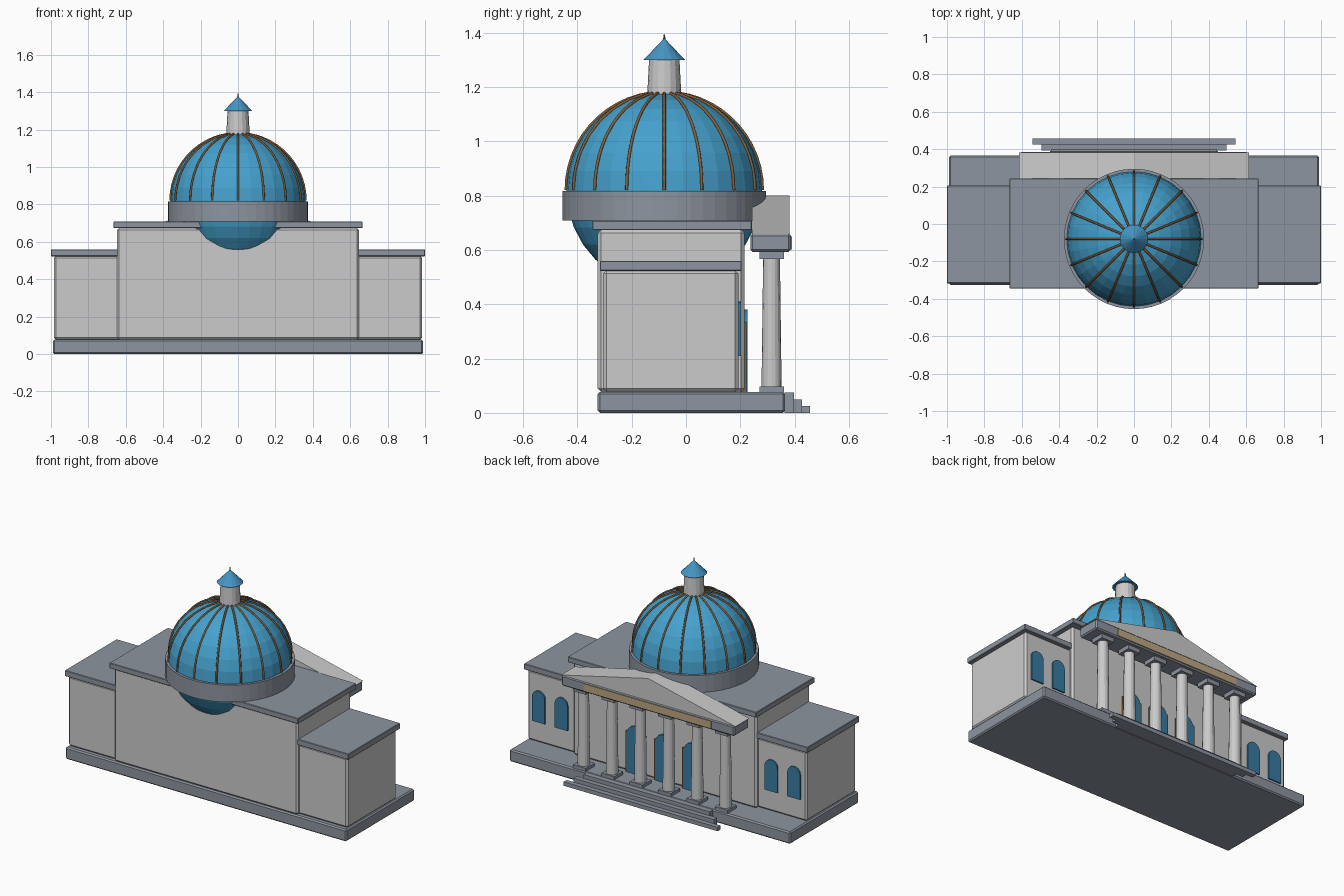
import bpy, bmesh, math
from mathutils import Vector

if "Cube" in bpy.data.objects:
    bpy.data.objects.remove(bpy.data.objects["Cube"])

def mat(name, c):
    m = bpy.data.materials.new(name)
    m.diffuse_color = (*c, 1)
    m.use_nodes = True
    m.node_tree.nodes["Principled BSDF"].inputs["Base Color"].default_value = m.diffuse_color
    return m

SLATE = mat("slate", (0.27, 0.30, 0.35))
BLUE = mat("dome_blue", (0.06, 0.36, 0.62))
GLASS = mat("glass_blue", (0.04, 0.20, 0.36))
ROOF = mat("cap_blue", (0.06, 0.30, 0.55))
BRONZE = mat("bronze", (0.22, 0.11, 0.04))
TAN = mat("tan", (0.50, 0.38, 0.22))
DY = -0.08          # dome axis in y

def finish(ob, name, m=None, bevel=0):
    ob.name = name
    if m:
        ob.data.materials.append(m)
    if bevel:
        b = ob.modifiers.new("bevel", 'BEVEL')
        b.width = bevel
        b.segments = 1
    return ob

def box(name, x0, x1, y0, y1, z0, z1, m=None, bevel=0):
    bpy.ops.mesh.primitive_cube_add(size=1, location=((x0+x1)/2, (y0+y1)/2, (z0+z1)/2))
    ob = bpy.context.object
    for v in ob.data.vertices:
        v.co = (v.co.x*(x1-x0), v.co.y*(y1-y0), v.co.z*(z1-z0))
    return finish(ob, name, m, bevel)

def cone(name, r1, r2, x, y, z0, z1, n, m=None):
    bpy.ops.mesh.primitive_cone_add(vertices=n, radius1=r1, radius2=r2, depth=z1-z0,
                                    location=(x, y, (z0+z1)/2))
    return finish(bpy.context.object, name, m)

def extrude_xz(name, pts, y0, y1, m=None):
    """Extrude an x-z outline along y."""
    bm = bmesh.new()
    f = bm.faces.new([bm.verts.new((x, y0, z)) for x, z in pts])
    r = bmesh.ops.extrude_face_region(bm, geom=[f])
    vs = [g for g in r["geom"] if isinstance(g, bmesh.types.BMVert)]
    bmesh.ops.translate(bm, vec=(0, y1-y0, 0), verts=vs)
    bmesh.ops.recalc_face_normals(bm, faces=bm.faces)
    me = bpy.data.meshes.new(name)
    bm.to_mesh(me)
    bm.free()
    ob = bpy.data.objects.new(name, me)
    bpy.context.collection.objects.link(ob)
    return finish(ob, name, m)

def arch(name, x, w, z0, z1, y0, y1, m):
    r = w/2
    pts = [(x-r, z0), (x+r, z0)]
    pts += [(x+r*math.cos(a*math.pi/10), z1-r+r*math.sin(a*math.pi/10)) for a in range(11)]
    return extrude_xz(name, pts, y0, y1, m)

# Plinth and steps
box("plinth", -0.99, 0.99, -0.325, 0.365, 0, 0.077, SLATE, 0.008)
for i, (hw, z) in enumerate([(0.445, 0.075), (0.495, 0.05), (0.543, 0.025)]):
    box("step", -hw, hw, 0.362+0.032*i, 0.397+0.03*i, 0, z, SLATE)

# Main hall
box("main_hall", -0.647, 0.647, -0.325, 0.215, 0.077, 0.675, None, 0.012)
box("main_cornice", -0.665, 0.665, -0.345, 0.243, 0.673, 0.708, SLATE, 0.003)

# Wings with arched windows
for s in (-1, 1):
    box("wing", *sorted((s*0.62, s*0.985)), -0.305, 0.193, 0.077, 0.525, None, 0.012)
    box("wing_cornice", *sorted((s*0.64, s*1.0)), -0.317, 0.205, 0.523, 0.56, SLATE, 0.003)
    for x in (0.74, 0.90):
        arch("wing_window", s*x, 0.09, 0.21, 0.41, 0.185, 0.202, GLASS)

# Doors with bronze jambs
for x in (-0.2, 0, 0.2):
    arch("door", x, 0.12, 0.077, 0.38, 0.205, 0.226, GLASS)
    for s in (-1, 1):
        box("door_jamb", x+s*0.065-0.006, x+s*0.065+0.006, 0.205, 0.223, 0.077, 0.335, BRONZE)

# Portico columns
for i in range(6):
    x, y, h = -0.5+0.2*i, 0.315, 0.045
    box("column_base", x-h, x+h, y-h, y+h, 0.075, 0.097, SLATE)
    col = cone("column_shaft", 0.037, 0.031, x, y, 0.095, 0.568, 16)
    box("column_capital", x-h, x+h, y-h, y+h, 0.566, 0.595, SLATE)

# Entablature, frieze and pediment
box("entablature", -0.61, 0.61, 0.237, 0.386, 0.593, 0.66, SLATE, 0.008)
box("frieze_panel", -0.45, 0.45, 0.38, 0.39, 0.602, 0.65, TAN)
extrude_xz("pediment", [(-0.615, 0.658), (0.615, 0.658), (0, 0.80)], 0.243, 0.381)

# Drum and dome
cone("drum", 0.375, 0.375, 0, DY, 0.708, 0.817, 48, SLATE)
R, Z0 = 0.36, 0.82
bpy.ops.mesh.primitive_uv_sphere_add(segments=32, ring_count=16, radius=R, location=(0, DY, Z0))
finish(bpy.context.object, "dome", BLUE)

# Dome ribs as bevelled curves
cu = bpy.data.curves.new("dome_ribs", 'CURVE')
cu.dimensions = '3D'
cu.bevel_depth = 0.006
cu.bevel_resolution = 1
for k in range(16):
    a = k*math.pi/8
    sp = cu.splines.new('POLY')
    sp.points.add(12)
    for j, p in enumerate(sp.points):
        e = math.radians(82*j/12)
        r = (R+0.002)*math.cos(e)
        p.co = (r*math.cos(a), r*math.sin(a), (R+0.002)*math.sin(e), 1)
ribs = bpy.data.objects.new("dome_ribs", cu)
ribs.location = (0, DY, Z0)
bpy.context.collection.objects.link(ribs)
cu.materials.append(BRONZE)

# Lantern, cap and spike
cone("lantern", 0.063, 0.056, 0, DY, 1.165, 1.302, 16)
cone("lantern_cap", 0.076, 0.0, 0, DY, 1.30, 1.38, 16, ROOF)
cone("spike", 0.005, 0.003, 0, DY, 1.36, 1.393, 8, BRONZE)
